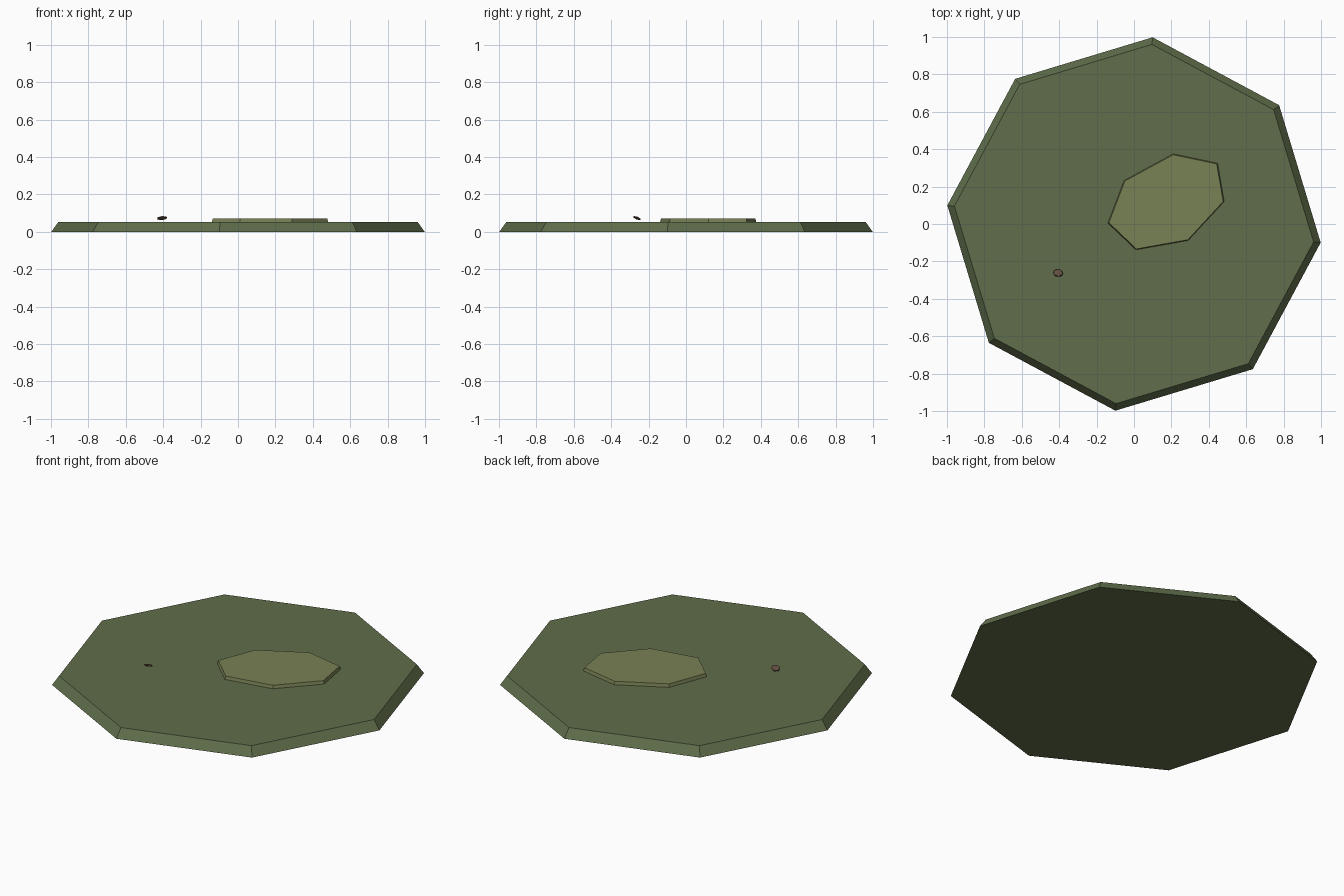
import bpy, bmesh
from math import sin, cos, radians
from mathutils import Matrix, Euler

if "Cube" in bpy.data.objects:
    bpy.data.objects.remove(bpy.data.objects["Cube"])


def material(name, rgb):
    m = bpy.data.materials.new(name)
    m.diffuse_color = (*rgb, 1)
    m.use_nodes = True
    m.node_tree.nodes["Principled BSDF"].inputs["Base Color"].default_value = m.diffuse_color
    return m


def add_object(name, bm, mat):
    bmesh.ops.recalc_face_normals(bm, faces=bm.faces)
    me = bpy.data.meshes.new(name)
    bm.to_mesh(me)
    bm.free()
    me.materials.append(mat)
    ob = bpy.data.objects.new(name, me)
    bpy.context.collection.objects.link(ob)
    return ob


def slab(name, outline, z0, z1, taper, centre, mat):
    """Closed flat slab whose top outline shrinks towards its centre."""
    bm = bmesh.new()
    cx, cy = centre
    low = [bm.verts.new((x, y, z0)) for x, y in outline]
    top = [bm.verts.new((cx + (x - cx) * taper, cy + (y - cy) * taper, z1))
           for x, y in outline]
    bm.faces.new(low[::-1])
    bm.faces.new(top)
    n = len(outline)
    for i in range(n):
        j = (i + 1) % n
        bm.faces.new((low[i], low[j], top[j], top[i]))
    return add_object(name, bm, mat)


grass = material("grass", (0.115, 0.155, 0.07))
light_grass = material("light_grass", (0.19, 0.22, 0.09))
stone = material("stone", (0.12, 0.075, 0.05))

# Octagonal ground with bevelled rim
octagon = [(1.003 * cos(radians(45 * i - 5.7)), 1.003 * sin(radians(45 * i - 5.7)))
           for i in range(8)]
slab("ground", octagon, 0, 0.053, 0.962, (0, 0), grass)

# Raised irregular grass patch
patch = [(-0.14, 0.005), (0.01, -0.138), (0.29, -0.088), (0.482, 0.12),
         (0.447, 0.325), (0.21, 0.375), (-0.053, 0.232)]
slab("grass_patch", patch, 0.053, 0.072, 0.982, (0.18, 0.12), light_grass)

# Small tilted flat pebble
bm = bmesh.new()
bmesh.ops.create_icosphere(bm, subdivisions=1, radius=1)
bm.transform(Matrix.Translation((-0.406, -0.262, 0.073))
             @ Euler((radians(-20), radians(-8), radians(-10))).to_matrix().to_4x4()
             @ Matrix.Diagonal((0.03, 0.024, 0.008, 1)))
add_object("pebble", bm, stone)
